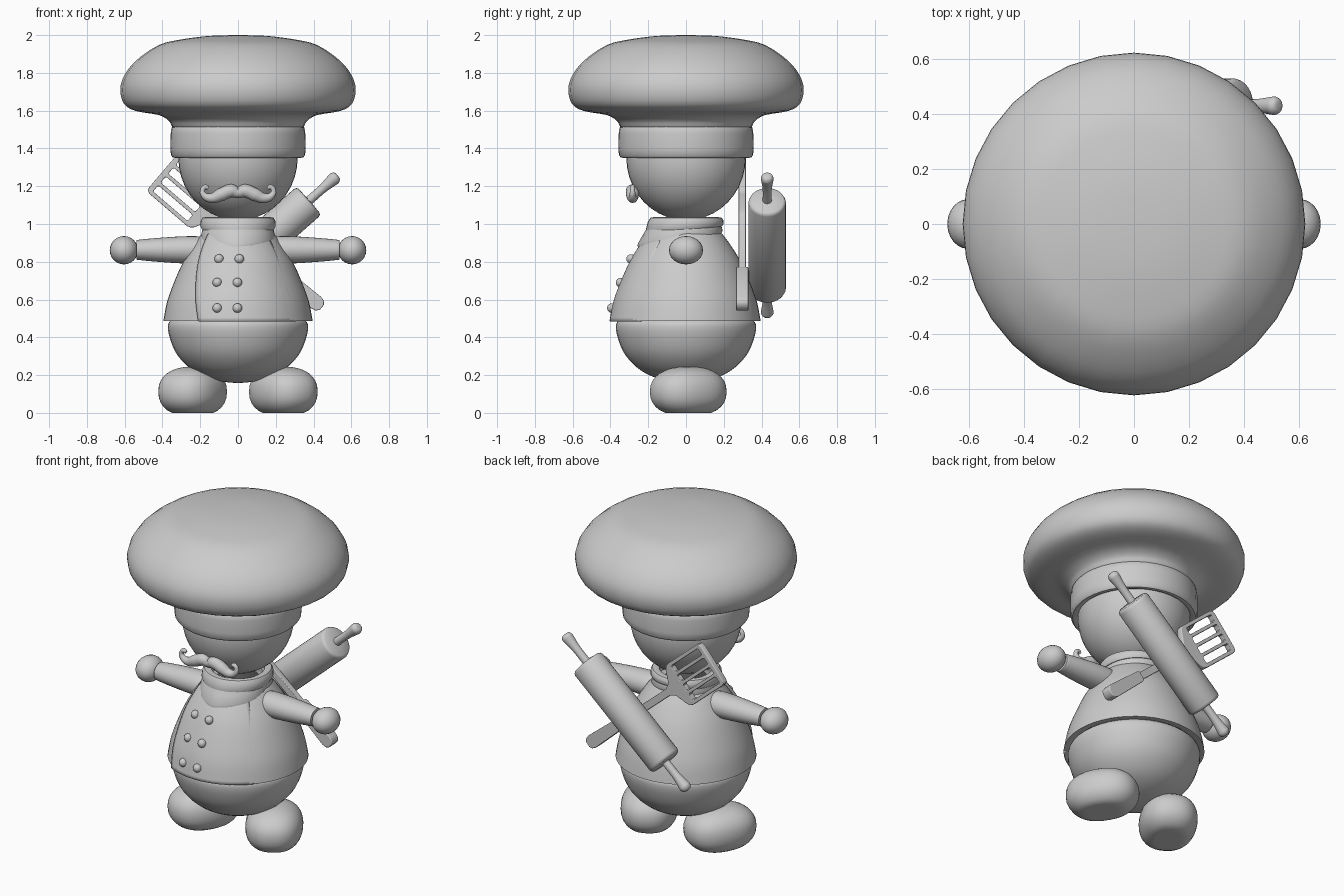
import bpy, bmesh
from math import pi, sin, cos, sqrt, atan2, radians, copysign
from mathutils import Matrix, Vector

if "Cube" in bpy.data.objects:
    bpy.data.objects.remove(bpy.data.objects["Cube"])


def finish(ob, angle=40):
    bpy.ops.object.select_all(action='DESELECT')
    ob.select_set(True)
    bpy.context.view_layer.objects.active = ob
    if ob.type == 'CURVE':
        bpy.ops.object.convert(target='MESH')
        ob = bpy.context.object
    bpy.ops.object.shade_smooth_by_angle(angle=radians(angle))
    return ob


def smooth(pts, n=4):
    """Catmull-Rom resampling of a profile."""
    p = [Vector(q) for q in pts]
    out = []
    for i in range(len(p) - 1):
        a, b, c, d = p[max(i - 1, 0)], p[i], p[i + 1], p[min(i + 2, len(p) - 1)]
        for k in range(n):
            t = k / n
            q = 0.5 * (2 * b + (c - a) * t + (2 * a - 5 * b + 4 * c - d) * t * t
                       + (3 * b - a - 3 * c + d) * t ** 3)
            out.append((max(q.x, 0), q.y))
    return out + [tuple(p[-1])]


def lathe(name, prof, n=40, fn=None, mat=None, span=None):
    """Revolve (r, z) points about z; angle 0 faces the front. fn(a, r, z, i) may bend it."""
    bm = bmesh.new()
    a0, a1 = span or (-pi, pi)
    cols = []
    for j in range(n + 1 if span else n):
        a = a0 + (a1 - a0) * j / n
        col = []
        for i, (r, z) in enumerate(prof):
            b, s, h = fn(a, r, z, i) if fn else (a, r, z)
            col.append(bm.verts.new((s * sin(b), -s * cos(b), h)))
        cols.append(col)
    for j in range(n):
        c, d = cols[j], cols[(j + 1) % len(cols)]
        for i in range(len(prof) - 1):
            bm.faces.new((c[i], d[i], d[i + 1], c[i + 1]))
    bmesh.ops.remove_doubles(bm, verts=bm.verts, dist=1e-5)
    bmesh.ops.recalc_face_normals(bm, faces=bm.faces)
    if mat:
        bm.transform(mat)
    me = bpy.data.meshes.new(name)
    bm.to_mesh(me)
    bm.free()
    ob = bpy.data.objects.new(name, me)
    bpy.context.collection.objects.link(ob)
    return finish(ob)


def ball(name, loc, scale, seg=32, rot=0, power=1, floor=None):
    """Ellipsoid; power < 1 makes it boxier, floor flattens the underside."""
    bpy.ops.mesh.primitive_uv_sphere_add(segments=seg, ring_count=seg // 2)
    ob = bpy.context.object
    ob.name = name
    m = Matrix.Translation(loc) @ Matrix.Rotation(rot, 4, 'Z')
    for v in ob.data.vertices:
        p = m @ Vector([copysign(abs(c) ** power, c) * s for c, s in zip(v.co, scale)])
        if floor is not None:
            p.z = max(p.z, floor)
        v.co = p
    return finish(ob)


def plate(name, outlines, half, mat):
    """Flat extruded outline with holes."""
    cu = bpy.data.curves.new(name, 'CURVE')
    cu.dimensions, cu.fill_mode = '2D', 'BOTH'
    cu.extrude, cu.bevel_depth, cu.offset = half - .005, .005, -.005
    for pts in outlines:
        sp = cu.splines.new('POLY')
        sp.points.add(len(pts) - 1)
        for q, (x, y) in zip(sp.points, pts):
            q.co = (x, y, 0, 1)
        sp.use_cyclic_u = True
    ob = bpy.data.objects.new(name, cu)
    bpy.context.collection.objects.link(ob)
    ob.matrix_world = mat
    return finish(ob)


def mirrored(half):
    return half + [(x, -y) for x, y in reversed(half)]


# Hat: puffy crown and band
lathe("hat_crown", smooth([(0, 2), (.15, 1.996), (.3, 1.977), (.42, 1.947), (.54, 1.865),
      (.603, 1.785), (.623, 1.71), (.603, 1.635), (.54, 1.598), (.42, 1.577), (.365, 1.545),
      (.345, 1.51), (.3, 1.5)], 3), 32)
lathe("hat_band", [(.3, 1.365), (.33, 1.35), (.345, 1.352), (.355, 1.365), (.358, 1.4),
      (.356, 1.48), (.352, 1.51), (.34, 1.522), (.3, 1.525)])

# Head and moustache
ball("head", (0, 0, 1.35), (.316, .316, .33), 40)
half = [(.035, 1.175, .036), (.09, 1.155, .035), (.14, 1.137, .026), (.178, 1.15, .018),
        (.188, 1.178, .013), (.172, 1.196, .013), (.157, 1.188, .01)]
path = [(-x, z, r) for x, z, r in reversed(half)] + [(0, 1.165, .027)] + half
cu = bpy.data.curves.new("moustache", 'CURVE')
cu.dimensions, cu.bevel_depth, cu.bevel_resolution = '3D', 1, 4
cu.use_fill_caps, cu.resolution_u = True, 6
sp = cu.splines.new('BEZIER')
sp.bezier_points.add(len(path) - 1)
for b, (x, z, r) in zip(sp.bezier_points, path):
    b.co, b.radius = (x, -.283, z), r
    b.handle_left_type = b.handle_right_type = 'AUTO'
ob = bpy.data.objects.new("moustache", cu)
bpy.context.collection.objects.link(ob)
finish(ob, 60)

# Jacket, overlapping front flap, trousers
coat = [(.393, .5), (.375, .59), (.339, .69), (.29, .8), (.235, .89), (.19, .95)]
lathe("jacket", [(.34, .5), (.36, .487), (.395, .486)] + smooth(coat) + [(.12, .97)], 48)


def flap_shape(a, r, z, i):
    k = (z - .485) / .465
    start = -.54 - .33 * k
    t = (a + 1) / 2
    return start + t * (.9 - start), r + .008 - .018 * t, z


flap = lathe("jacket_flap", smooth([(.396, .484)] + coat[1:]), 20, flap_shape, span=(-1, 1))
mod = flap.modifiers.new("thickness", 'SOLIDIFY')
mod.thickness, mod.offset = .016, 0
lathe("trousers", smooth([(.34, .5), (.37, .47), (.362, .4), (.32, .305), (.235, .222),
      (.12, .173), (0, .157)]), 40)

# Buttons
for z, r, x0 in ((.815, .283, -.1), (.69, .339, -.11), (.555, .385, -.11)):
    for x in (x0, x0 + .107):
        ball("button", (x, -sqrt((r + .008) ** 2 - x * x), z), (.025, .025, .025), 16)


# Neckerchief: two wrapped layers dipping at the front
def scarf(name, prof, drop, push):
    def bend(a, r, z, i):
        k = min(1, max(0, (1.03 - z) / .07))
        w = 1 - abs(a) / pi
        f = max(0, 1 - abs(a) / (pi / 2))
        return a, r + push * f * k, z - drop * w * k
    lathe(name, prof, 40, bend)


scarf("scarf_lower", [(.15, 1.02), (.18, 1.02), (.188, .99), (.194, .965), (.19, .955),
      (.17, .957)], .075, .066)
scarf("scarf_upper", [(.14, 1.0), (.15, 1.03), (.17, 1.037), (.188, 1.033), (.198, 1.02),
      (.199, 1.0), (.192, .99), (.17, .99)], .06, .03)

# Arms, hands, feet
arm = smooth([(0, .15), (.05, .165), (.07, .2), (.072, .28), (.065, .4), (.054, .52),
              (.046, .537), (0, .538)], 3)
for s in (-1, 1):
    m = Matrix.Translation((0, 0, .863)) @ Matrix.Diagonal((1, 1.12, 1, 1)) \
        @ Matrix.Rotation(s * pi / 2, 4, 'Y')
    lathe("arm", arm, 28, mat=m)
    ball("hand", (s * .604, 0, .861), (.075, .09, .075), 24)
    ball("foot", (s * .24, .012, .112), (.162, .208, .133), 32, s * radians(30), .87, 0)

# Rolling pin slung across the back
pin = smooth([(0, -.56), (.022, -.557), (.033, -.54), (.032, -.52), (.024, -.45), (.024, -.36)], 3)
pin += [(.085, -.358), (.094, -.352), (.099, -.34)]
pin += [(r, -z) for r, z in reversed(pin)]
lathe("rolling_pin", pin, 32, mat=Matrix.Translation((.107, .43, .887))
      @ Matrix.Rotation(atan2(.75, .66), 4, 'Y'))

# Slotted spatula behind the pin
m = Matrix(((-.76, .65, 0, .43), (0, 0, 1, .298), (.65, .76, 0, .57), (0, 0, 0, 1)))
blade = mirrored([(.25, -.022), (.69, -.022), (.73, -.04), (.77, -.115), (.785, -.13),
                  (.805, -.136), (1.065, -.136), (1.083, -.13), (1.09, -.112)])
slots = [[(.82, y - .015), (.828, y - .021), (1.052, y - .021), (1.06, y - .015),
          (1.06, y + .015), (1.052, y + .021), (.828, y + .021), (.82, y + .015)]
         for y in (-.093, -.031, .031, .093)]
plate("spatula_blade", [blade] + slots, .019, m)
plate("spatula_handle", [mirrored([(.28, -.026), (.265, -.033), (.02, -.04), (-.005, -.033),
      (-.018, -.016)])], .032, m)
